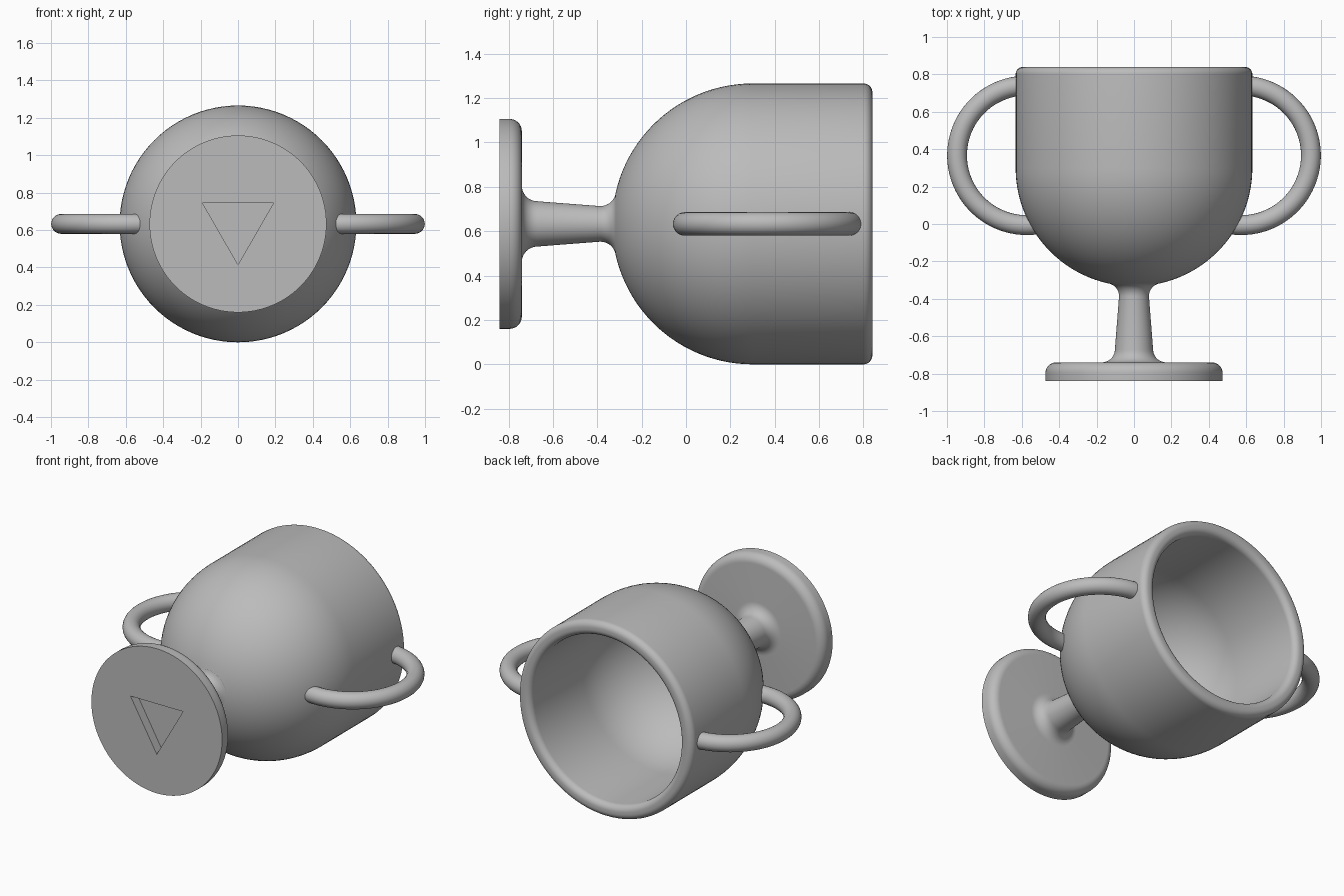
import bpy, bmesh
from math import radians, cos, sin
from mathutils import Vector, Matrix

cube = bpy.data.objects.get("Cube")
if cube:
    bpy.data.objects.remove(cube, do_unlink=True)

AXIS_Z = 0.633      # height of the cup's axis as it lies on its side
BOWL_R = 0.633

grey = bpy.data.materials.new("plain_grey")
grey.use_nodes = True
colour = (0.5, 0.5, 0.5, 1)
grey.diffuse_color = colour
grey.node_tree.nodes["Principled BSDF"].inputs["Base Color"].default_value = colour


def make_object(name, bm):
    bmesh.ops.remove_doubles(bm, verts=bm.verts, dist=0.0005)
    bmesh.ops.recalc_face_normals(bm, faces=bm.faces)
    mesh = bpy.data.meshes.new(name)
    bm.to_mesh(mesh)
    bm.free()
    mesh.materials.append(grey)
    obj = bpy.data.objects.new(name, mesh)
    bpy.context.collection.objects.link(obj)
    return obj


def select(obj):
    bpy.ops.object.select_all(action='DESELECT')
    obj.select_set(True)
    bpy.context.view_layer.objects.active = obj


def smooth(obj):
    select(obj)
    bpy.ops.object.shade_smooth_by_angle(angle=radians(30))


def arc(r, y, radius, start, end, steps):
    """Points (distance from axis, y) along a circular arc, in degrees."""
    angles = [radians(start + (end - start) * i / steps) for i in range(steps + 1)]
    return [(r + radius * cos(a), y + radius * sin(a)) for a in angles]


# Goblet: foot, stem, round bowl, rim and hollow inside as one turned profile
profile = [(0.473, -0.84)]
profile += arc(0.418, -0.795, 0.055, 0, 90, 8)           # foot edge
profile += arc(0.172, -0.67, 0.07, 270, 180, 8)          # foot to stem
profile += arc(0.15, -0.386, 0.07, 180, 102, 8)          # stem to bowl
profile += arc(0, 0.3, BOWL_R, -77.5, 0, 24)             # outside of bowl
profile += arc(BOWL_R - 0.04, 0.80, 0.04, 0, 90, 8)      # rim
profile += arc(0.58, 0.80, 0.04, 90, 180, 8)
profile += arc(0, 0.3, 0.54, 0, -90, 24)                 # inside of bowl

bm = bmesh.new()
verts = [bm.verts.new((r, y, AXIS_Z)) for r, y in profile]
edges = [bm.edges.new(pair) for pair in zip(verts, verts[1:])]
bmesh.ops.spin(bm, geom=verts + edges, cent=(0, 0, AXIS_Z), axis=(0, 1, 0),
               angle=radians(360), steps=96, use_merge=False)
bmesh.ops.remove_doubles(bm, verts=bm.verts, dist=0.0005)
bmesh.ops.holes_fill(bm, edges=[e for e in bm.edges if e.is_boundary], sides=0)
goblet = make_object("goblet", bm)

# Triangular recess in the underside of the foot
bm = bmesh.new()
corners = [(-0.19, 0.745), (0.19, 0.745), (0, 0.415)]
face = bm.faces.new([bm.verts.new((x, -0.9, z)) for x, z in corners])
front = bmesh.ops.extrude_face_region(bm, geom=[face])["geom"]
bmesh.ops.translate(bm, vec=(0, 0.12, 0),
                    verts=[v for v in front if isinstance(v, bmesh.types.BMVert)])
cutter = make_object("recess_cutter", bm)
cutter.hide_render = True

cut = goblet.modifiers.new("recess", 'BOOLEAN')
cut.operation = 'DIFFERENCE'
cut.solver = 'EXACT'
cut.object = cutter
select(goblet)
bpy.ops.object.modifier_apply(modifier=cut.name)
bpy.data.objects.remove(cutter, do_unlink=True)
smooth(goblet)

# Handles: open rings whose ends sink into the bowl wall
for name, side in (("left_handle", 1), ("right_handle", -1)):
    bm = bmesh.new()
    centre = Vector((side * 0.573, 0.367, AXIS_Z))
    place = Matrix.Translation(centre + Vector((0, 0.373, 0))) @ Matrix.Rotation(radians(90), 4, 'Y')
    bmesh.ops.create_circle(bm, cap_ends=False, segments=24, radius=0.053, matrix=place)
    bmesh.ops.spin(bm, geom=bm.verts[:] + bm.edges[:], cent=centre, axis=(0, 0, 1),
                   angle=-side * radians(192), steps=48, use_merge=False)
    bmesh.ops.holes_fill(bm, edges=[e for e in bm.edges if e.is_boundary], sides=0)
    smooth(make_object(name, bm))
